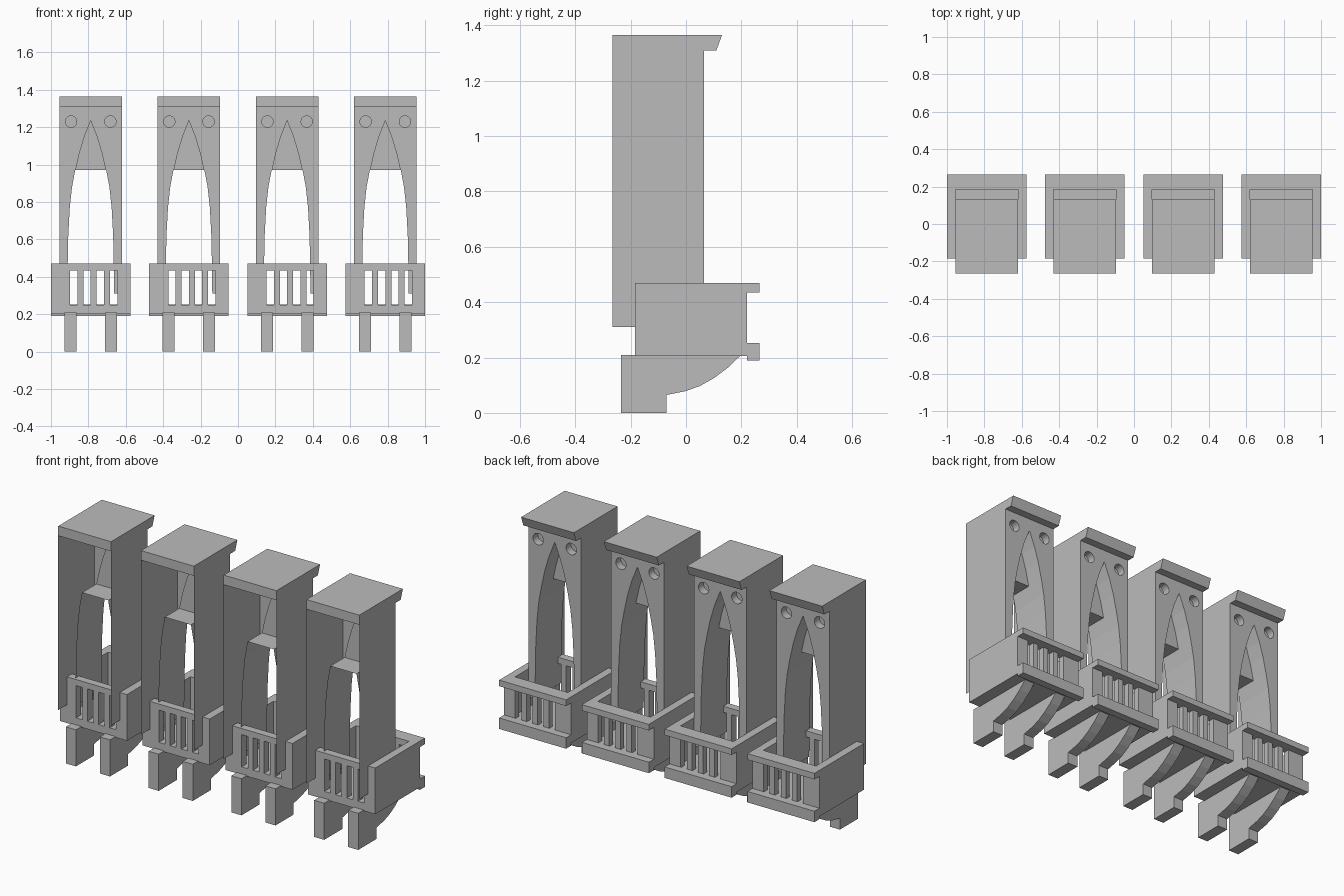
import bpy, bmesh, math

cube = bpy.data.objects.get("Cube")
if cube:
    bpy.data.objects.remove(cube)

stone = bpy.data.materials.new("grey_stone")
stone.use_nodes = True
GREY = (0.5, 0.5, 0.5, 1)
stone.diffuse_color = GREY
stone.node_tree.nodes["Principled BSDF"].inputs["Base Color"].default_value = GREY

BAY_CENTRES = [-0.7875 + 0.525 * i for i in range(4)]
TOWER = 0.1675              # tower half width
BALCONY = 0.2125            # balcony half width
FRONT, BACK = -0.265, 0.065  # tower depth range
TOP, FOOT = 1.365, 0.31


def place(name, mesh):
    """Put one copy of a mesh in each of the four bays."""
    if not mesh.materials:
        mesh.materials.append(stone)
    for i, x in enumerate(BAY_CENTRES):
        ob = bpy.data.objects.new(f"{name}_{i + 1}", mesh)
        ob.location.x = x
        bpy.context.collection.objects.link(ob)


def finish(name, bm):
    mesh = bpy.data.meshes.new(name)
    bm.to_mesh(mesh)
    bm.free()
    place(name, mesh)


def face(bm, points):
    return bm.faces.new([bm.verts.new(p) for p in points])


def prism(bm, profile, x0, x1):
    """Extrude a (y, z) profile along x."""
    f = face(bm, [(x0, y, z) for y, z in profile])
    ext = bmesh.ops.extrude_face_region(bm, geom=[f])["geom"]
    verts = [g for g in ext if isinstance(g, bmesh.types.BMVert)]
    bmesh.ops.translate(bm, verts=verts, vec=(x1 - x0, 0, 0))
    bmesh.ops.recalc_face_normals(bm, faces=bm.faces)


def boxes(name, specs):
    bm = bmesh.new()
    for x0, x1, y0, y1, z0, z1 in specs:
        prism(bm, [(y0, z0), (y1, z0), (y1, z1), (y0, z1)], x0, x1)
    finish(name, bm)


# Pointed arch, right half from foot to apex
LEDGE = 0.97
arch = [(0.125, FOOT), (0.123, 0.47), (0.12, 0.62), (0.112, 0.77), (0.1, 0.88),
        (0.083, LEDGE), (0.063, 1.06), (0.036, 1.15), (0, 1.24)]
outline = arch + [(-x, z) for x, z in arch[-2::-1]]
HOLE_X, HOLE_Z, HOLE_R = 0.105, 1.23, 0.033


def circle(cx, steps=20):
    return [(cx + HOLE_R * math.cos(2 * math.pi * k / steps),
             HOLE_Z + HOLE_R * math.sin(2 * math.pi * k / steps)) for k in range(steps)]


# Arched wall: thin sheet with the arch and two round openings cut out
curve = bpy.data.curves.new("arched_wall_outline", "CURVE")
curve.dimensions = "2D"
curve.fill_mode = "BOTH"
rim = [(-TOWER, FOOT), (-TOWER, TOP), (TOWER, TOP), (TOWER, FOOT)]
for loop in (outline + rim, circle(-HOLE_X), circle(HOLE_X)):
    spline = curve.splines.new("POLY")
    spline.points.add(len(loop) - 1)
    for p, (x, z) in zip(spline.points, loop):
        p.co = (x, z, 0, 1)
    spline.use_cyclic_u = True
temp = bpy.data.objects.new("arched_wall_helper", curve)
bpy.context.collection.objects.link(temp)
bpy.context.view_layer.update()
graph = bpy.context.evaluated_depsgraph_get()
wall = bpy.data.meshes.new_from_object(temp.evaluated_get(graph))
bpy.data.objects.remove(temp)
for v in wall.vertices:
    v.co = (v.co.x, BACK, v.co.y)
wall.materials.clear()
bm = bmesh.new()
bm.from_mesh(wall)
for f in bm.faces:
    f.normal_update()
    if f.normal.y < 0:
        f.normal_flip()
bm.to_mesh(wall)
bm.free()
place("arched_wall", wall)

# Tower side sheets, open at the front
bm = bmesh.new()
for s in (-1, 1):
    corners = [(s * TOWER, y, z) for y, z in
               ((FRONT, FOOT), (BACK, FOOT), (BACK, TOP), (FRONT, TOP))]
    face(bm, corners[::s])
finish("tower_side", bm)

# Arch lining, deeper below the ledge, with a blind panel above
PANEL_Y, DEEP_Y = -0.04, -0.17
bm = bmesh.new()
for (xa, za), (xb, zb) in zip(outline, outline[1:]):
    depth = PANEL_Y if min(za, zb) > LEDGE - 0.01 else DEEP_Y
    face(bm, [(xa, BACK, za), (xa, depth, za), (xb, depth, zb), (xb, BACK, zb)])
bmesh.ops.remove_doubles(bm, verts=bm.verts, dist=0.0001)
finish("arch_lining", bm)
bm = bmesh.new()
upper = [p for p in outline if p[1] > LEDGE - 0.01]
half = upper[0][0]
face(bm, [(x, PANEL_Y, z) for x, z in upper[::-1]])
face(bm, [(-half, PANEL_Y, LEDGE), (half, PANEL_Y, LEDGE),
          (half, DEEP_Y, LEDGE), (-half, DEEP_Y, LEDGE)])
finish("arch_panel", bm)

# Round recesses
bm = bmesh.new()
RECESS_Y = BACK - 0.045
for s in (-1, 1):
    ring = circle(s * HOLE_X)
    face(bm, [(x, RECESS_Y, z) for x, z in ring[::-1]])
    for (xa, za), (xb, zb) in zip(ring, ring[1:] + ring[:1]):
        face(bm, [(xa, BACK, za), (xa, RECESS_Y, za), (xb, RECESS_Y, zb), (xb, BACK, zb)])
finish("round_recess", bm)

# Cornice
bm = bmesh.new()
prism(bm, [(FRONT, TOP), (0.13, TOP), (0.11, 1.31), (FRONT, 1.31)], -TOWER, TOWER)
finish("cornice", bm)

# Balcony floor and side walls
B0, B1, RAIL = 0.205, 0.47, 0.435
Y0, Y1, THICK = -0.185, 0.22, 0.045
boxes("balcony_floor", [(-BALCONY, BALCONY, Y0, Y1, B0, 0.25)])
boxes("balcony_side", [(s * BALCONY, s * (BALCONY - THICK), Y0, Y1, B0, B1) for s in (-1, 1)])

# Slotted walls: posts between four slots
SLOT, PITCH, FIRST = 0.039, 0.071, -0.11
edges = [-BALCONY]
for i in range(4):
    edges += [FIRST + PITCH * i, FIRST + PITCH * i + SLOT]
edges.append(BALCONY)
for name, ya, yb in (("front_railing", Y0, Y0 + THICK), ("back_railing", Y1 - 0.035, Y1)):
    posts = [(a, b, ya, yb, B0, B1) for a, b in zip(edges[::2], edges[1::2])]
    boxes(name, posts + [(-BALCONY, BALCONY, ya, yb, RAIL, B1)])

# Projecting back rims
boxes("back_rim", [(-BALCONY, BALCONY, 0.185, 0.265, RAIL, B1),
                   (-BALCONY, BALCONY, Y1, 0.265, 0.19, 0.253)])

# Curved support brackets
bracket = [(-0.235, 0), (-0.07, 0), (-0.07, 0.065), (0, 0.079), (0.05, 0.097),
           (0.1, 0.125), (0.15, 0.162), (0.2, 0.21), (-0.235, 0.21)]
bm = bmesh.new()
for x in (-0.108, 0.108):
    prism(bm, bracket, x - 0.032, x + 0.032)
finish("bracket", bm)
